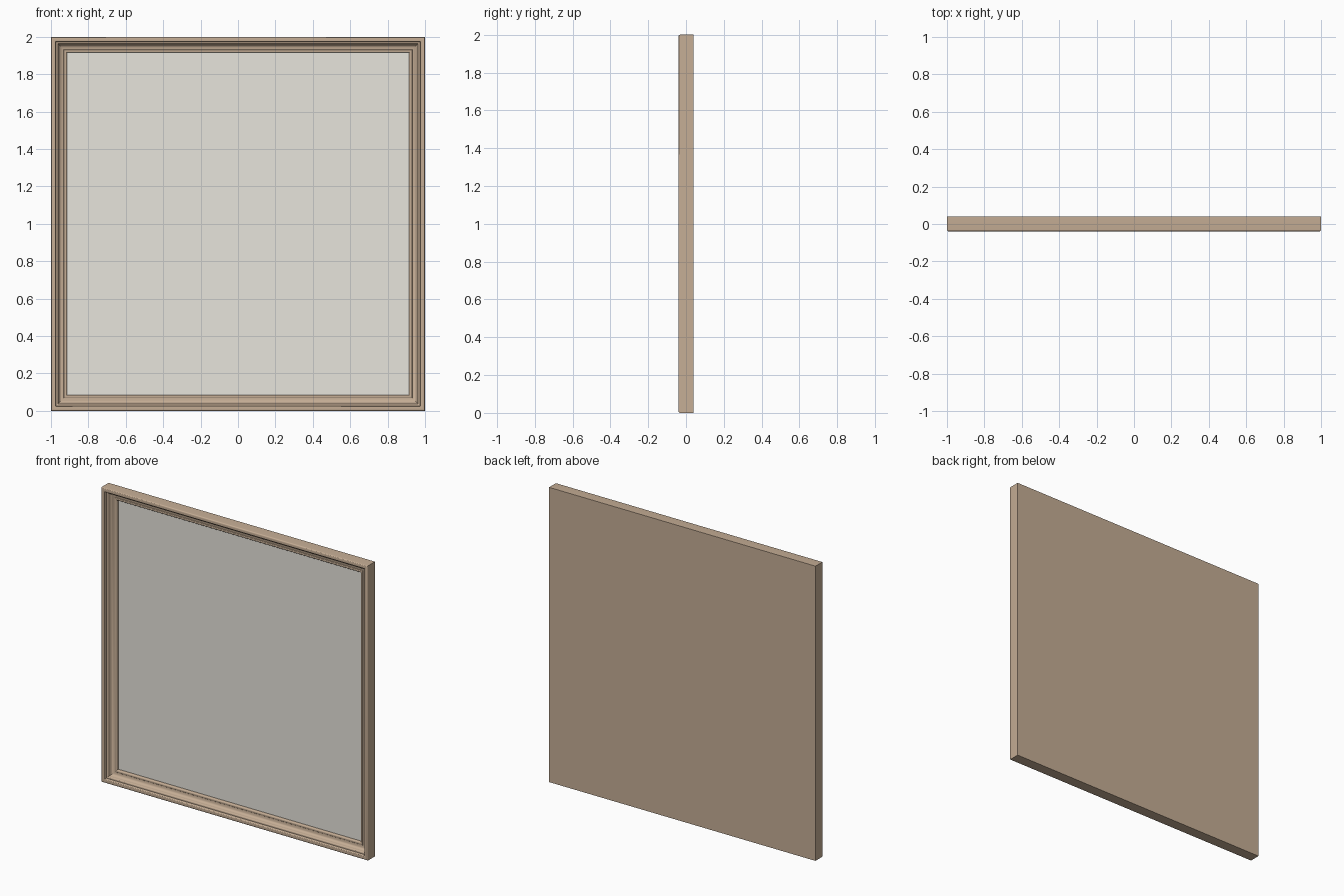
import bpy, bmesh, math

if "Cube" in bpy.data.objects:
    bpy.data.objects.remove(bpy.data.objects["Cube"])


def material(name, rgb):
    m = bpy.data.materials.new(name)
    m.diffuse_color = (*rgb, 1)
    m.use_nodes = True
    m.node_tree.nodes["Principled BSDF"].inputs["Base Color"].default_value = m.diffuse_color
    return m


def make_object(name, bm, mat):
    bmesh.ops.recalc_face_normals(bm, faces=bm.faces)
    me = bpy.data.meshes.new(name)
    bm.to_mesh(me)
    bm.free()
    ob = bpy.data.objects.new(name, me)
    bpy.context.collection.objects.link(ob)
    me.materials.append(mat)
    return ob


def arc(cw, cy, rw, ry, a0, a1, n=6):
    """Part of an ellipse in (inset, depth) coordinates."""
    return [(cw + rw * math.cos(math.radians(a0 + (a1 - a0) * i / n)),
             cy + ry * math.sin(math.radians(a0 + (a1 - a0) * i / n))) for i in range(n + 1)]


wood = material("wood", (0.56, 0.42, 0.30))
pane = material("pane", (0.80, 0.78, 0.72))

# Moulding profile: (inset from outer edge, y), from back edge round to the rebate
profile = [(0, 0.04)]
profile += arc(0.009, -0.031, 0.009, 0.009, 180, 270)      # outer rounded edge
profile += arc(0.019, -0.031, 0.008, 0.009, 270, 360)      # front bead
profile += [(0.027, -0.022), (0.032, -0.022)]              # first step
profile += arc(0.032, -0.015, 0.007, 0.007, 270, 360, 4)   # small bead
profile += [(0.041, -0.012)]
profile += arc(0.068, -0.012, 0.027, 0.022, 180, 90)       # cove
profile += [(0.070, 0.007)]
profile += arc(0.076, 0.013, 0.009, 0.007, 225, 360)       # inner bead
profile += [(0.085, 0.03)]

# Frame: profile swept around the square with mitred corners, closed back
bm = bmesh.new()
loops = []
for w, y in profile:
    h = 1 - w
    loops.append([bm.verts.new((sx * h, y, 1 + sz * h))
                  for sx, sz in ((-1, -1), (1, -1), (1, 1), (-1, 1))])
for a, b in zip(loops, loops[1:]):
    for i in range(4):
        j = (i + 1) % 4
        bm.faces.new((a[i], a[j], b[j], b[i]))
bm.faces.new(loops[0])
bm.faces.new(loops[-1])
frame = make_object("frame", bm, wood)
bpy.context.view_layer.objects.active = frame
frame.select_set(True)
bpy.ops.object.shade_smooth_by_angle(angle=math.radians(35))

# Thin pane set into the frame
bm = bmesh.new()
bmesh.ops.create_cube(bm, size=1)
for v in bm.verts:
    v.co.x *= 1.83
    v.co.y = 0.0275 + v.co.y * 0.005
    v.co.z = 1 + v.co.z * 1.83
make_object("pane", bm, pane)
